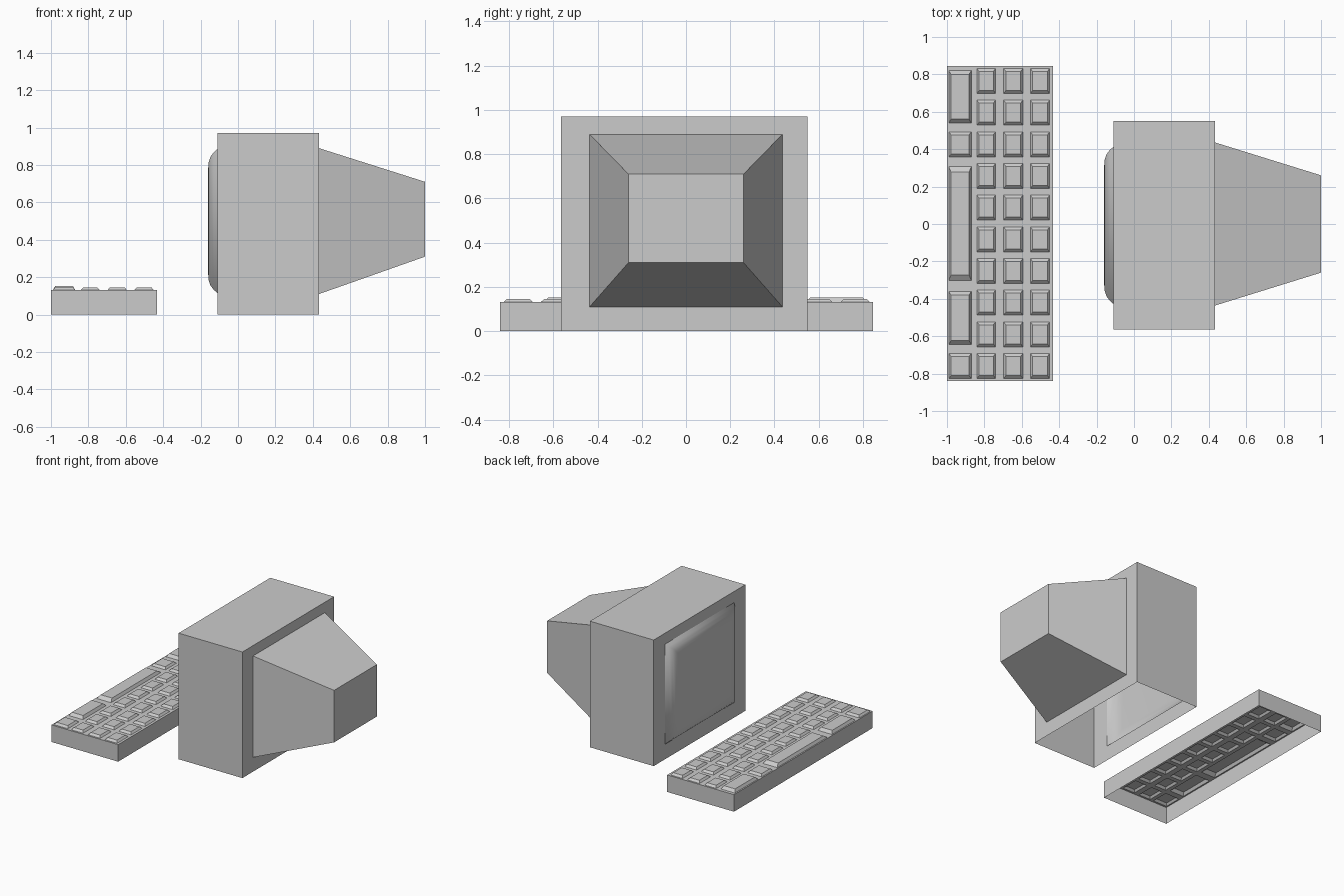
import bpy, bmesh

if "Cube" in bpy.data.objects:
    bpy.data.objects.remove(bpy.data.objects["Cube"])


def skin(bm, rings, cap_start=False, cap_end=False, skip=(), smooth=False):
    """Bridge four-point rings; skip holds (step, side) pairs left open."""
    loops = [[bm.verts.new(p) for p in r] for r in rings]
    faces = []
    for i, (a, b) in enumerate(zip(loops, loops[1:])):
        for k in range(4):
            if (i, k) not in skip:
                n = (k + 1) % 4
                faces.append(bm.faces.new((a[k], a[n], b[n], b[k])))
    if cap_start:
        faces.append(bm.faces.new(loops[0][::-1]))
    if cap_end:
        faces.append(bm.faces.new(loops[-1]))
    for f in faces:
        f.smooth = smooth


def ring_x(x, y0, y1, z0, z1):
    return [(x, y0, z0), (x, y1, z0), (x, y1, z1), (x, y0, z1)]


def ring_z(z, x0, x1, y0, y1):
    return [(x0, y0, z), (x1, y0, z), (x1, y1, z), (x0, y1, z)]


def finish(name, bm):
    bmesh.ops.remove_doubles(bm, verts=bm.verts[:], dist=1e-5)
    me = bpy.data.meshes.new(name)
    bm.to_mesh(me)
    bm.free()
    ob = bpy.data.objects.new(name, me)
    bpy.context.collection.objects.link(ob)
    return ob


# Monitor shell: bezel, box open underneath, tapered tube housing
SCREEN = (-0.427, 0.413, 0.115, 0.885)
BOX = (-0.565, 0.55, 0.0, 0.97)
bm = bmesh.new()
skin(bm, [ring_x(-0.11, *SCREEN), ring_x(-0.11, *BOX), ring_x(0.433, *BOX),
          ring_x(0.433, -0.436, 0.436, 0.11, 0.89),
          ring_x(1.0, -0.26, 0.26, 0.31, 0.71)],
     cap_end=True, skip={(1, 0)})
finish("monitor_shell", bm)

# Bulging screen, smooth shaded
bm = bmesh.new()
profile = [(-0.16, 0.11), (-0.157, 0.07), (-0.147, 0.04), (-0.13, 0.018), (-0.11, 0)]
y0, y1, z0, z1 = SCREEN
skin(bm, [ring_x(x, y0 + d, y1 - d, z0 + d, z1 - d) for x, d in profile],
     cap_start=True, smooth=True)
finish("screen", bm)

# Keyboard: case open underneath, top built in strips with hollow keys
TOP = 0.131
X0, X1, Y0, Y1 = -1.0, -0.432, -0.84, 0.845
bm = bmesh.new()
skin(bm, [ring_z(0, X0, X1, Y0, Y1), ring_z(TOP, X0, X1, Y0, Y1)])


def plate(x0, x1, y0, y1):
    bm.faces.new([bm.verts.new(p) for p in ring_z(TOP, x0, x1, y0, y1)])


rows = [(-0.759 + 0.1693 * i - 0.067, -0.759 + 0.1693 * i + 0.067) for i in range(10)]
wide = [rows[0], (-0.644, -0.36), (-0.302, 0.307), rows[7], (0.54, 0.82)]
columns = [(-0.99, -0.87, wide), (-0.84, -0.74, rows),
           (-0.697, -0.594, rows), (-0.554, -0.451, rows)]
x = X0
for kx0, kx1, keys in columns:
    plate(x, kx0, Y0, Y1)
    y = Y0
    for ky0, ky1 in keys:
        plate(kx0, kx1, y, ky0)
        length = ky1 - ky0
        dy = 0.012 + 0.03 * min(length, 0.6)
        h = TOP + (0.021 if length > 0.2 else 0.015)
        skin(bm, [ring_z(TOP, kx0, kx1, ky0, ky1),
                  ring_z(h, kx0 + 0.012, kx1 - 0.012, ky0 + dy, ky1 - dy)],
             cap_end=True)
        y = ky1
    plate(kx0, kx1, y, Y1)
    x = kx1
plate(x, X1, Y0, Y1)
finish("keyboard", bm)
